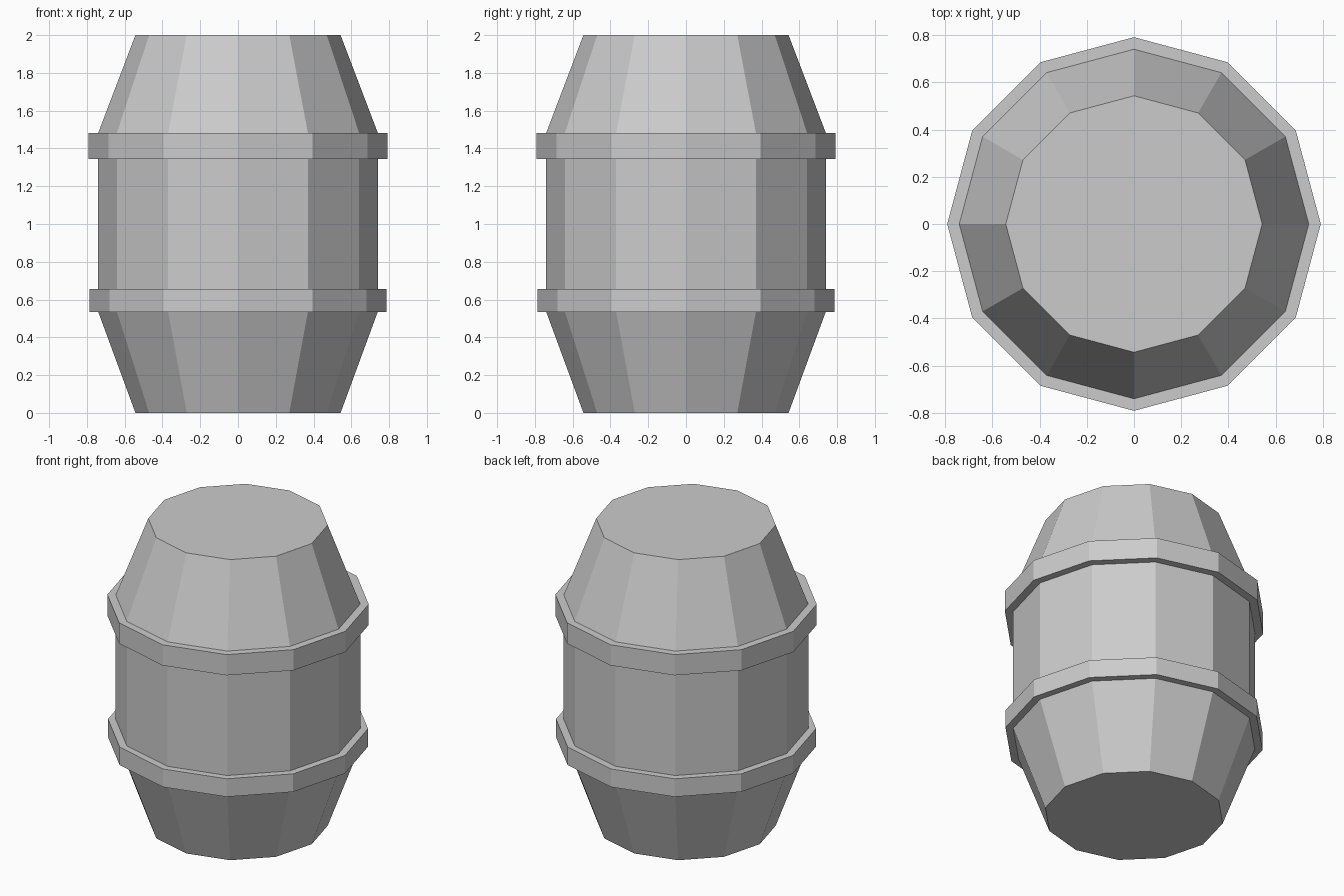
import bpy, bmesh
from math import cos, sin, tau

if "Cube" in bpy.data.objects:
    bpy.data.objects.remove(bpy.data.objects["Cube"])

SIDES = 12

# Half outline as (radius, height), stepping out for the two hoops
PROFILE = [
    (0.543, 0.0), (0.74, 0.535),
    (0.787, 0.535), (0.787, 0.655),      # lower hoop
    (0.74, 0.655), (0.74, 1.345),
    (0.791, 1.345), (0.791, 1.483),      # upper hoop
    (0.74, 1.483), (0.543, 2.0),
]


def lathe(name, profile, sides):
    bm = bmesh.new()
    rings = [[bm.verts.new((r * cos(tau * i / sides), r * sin(tau * i / sides), z))
              for i in range(sides)] for r, z in profile]
    for low, high in zip(rings, rings[1:]):
        for i in range(sides):
            j = (i + 1) % sides
            bm.faces.new((low[i], low[j], high[j], high[i]))
    # Flat end caps
    bm.faces.new(rings[0][::-1])
    bm.faces.new(rings[-1])
    bmesh.ops.recalc_face_normals(bm, faces=bm.faces)
    mesh = bpy.data.meshes.new(name)
    bm.to_mesh(mesh)
    bm.free()
    obj = bpy.data.objects.new(name, mesh)
    bpy.context.collection.objects.link(obj)
    return obj


# Barrel with its hoops as one closed low-poly surface
lathe("barrel", PROFILE, SIDES)
